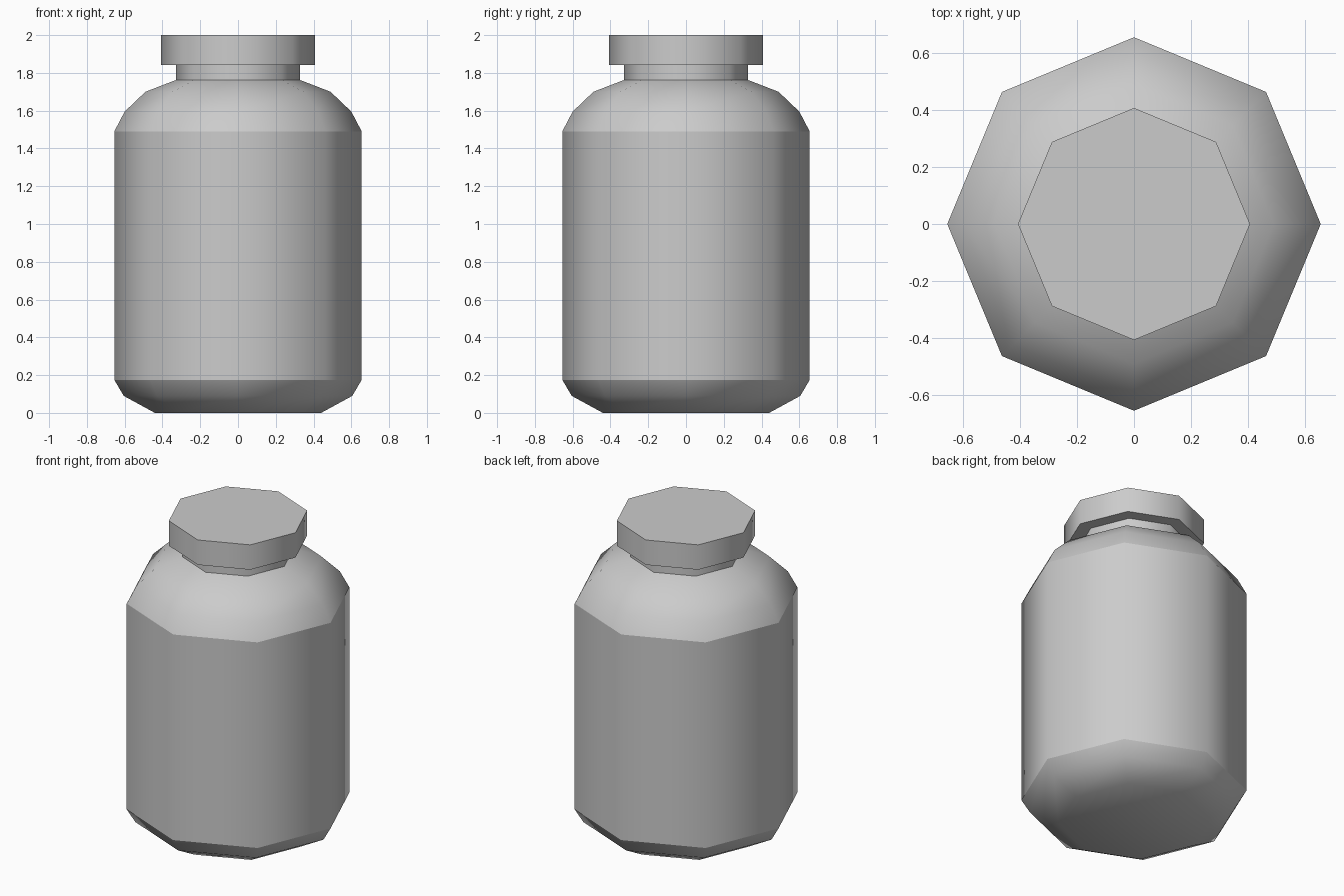
import bpy, bmesh, math

if "Cube" in bpy.data.objects:
    bpy.data.objects.remove(bpy.data.objects["Cube"])

SIDES = 8


def lathe(name, profile, sharp_rings):
    """Spin a (radius, z) profile into a capped octagonal solid, smooth except at sharp rings."""
    bm = bmesh.new()
    rings = []
    for r, z in profile:
        rings.append([bm.verts.new((r * math.cos(2 * math.pi * i / SIDES),
                                    r * math.sin(2 * math.pi * i / SIDES), z))
                      for i in range(SIDES)])
    for low, high in zip(rings, rings[1:]):
        for i in range(SIDES):
            j = (i + 1) % SIDES
            bm.faces.new((low[i], low[j], high[j], high[i]))
    bm.faces.new(list(reversed(rings[0])))
    bm.faces.new(rings[-1])
    for f in bm.faces:
        f.smooth = True
    for k in sharp_rings:
        for i in range(SIDES):
            bm.edges.get((rings[k][i], rings[k][(i + 1) % SIDES])).smooth = False
    bmesh.ops.recalc_face_normals(bm, faces=bm.faces[:])
    mesh = bpy.data.meshes.new(name)
    bm.to_mesh(mesh)
    bm.free()
    obj = bpy.data.objects.new(name, mesh)
    bpy.context.collection.objects.link(obj)
    return obj


# Jar body: rounded base, straight wall, domed shoulder, neck
lathe("jar_body",
      [(0.44, 0.0), (0.605, 0.09), (0.655, 0.175), (0.655, 1.49), (0.60, 1.595),
       (0.49, 1.70), (0.327, 1.763), (0.327, 1.841)],
      [2, 3, 6, 7])

# Lid: wider flat-topped octagonal cap
lathe("lid", [(0.407, 1.841), (0.407, 2.0)], [0, 1])
